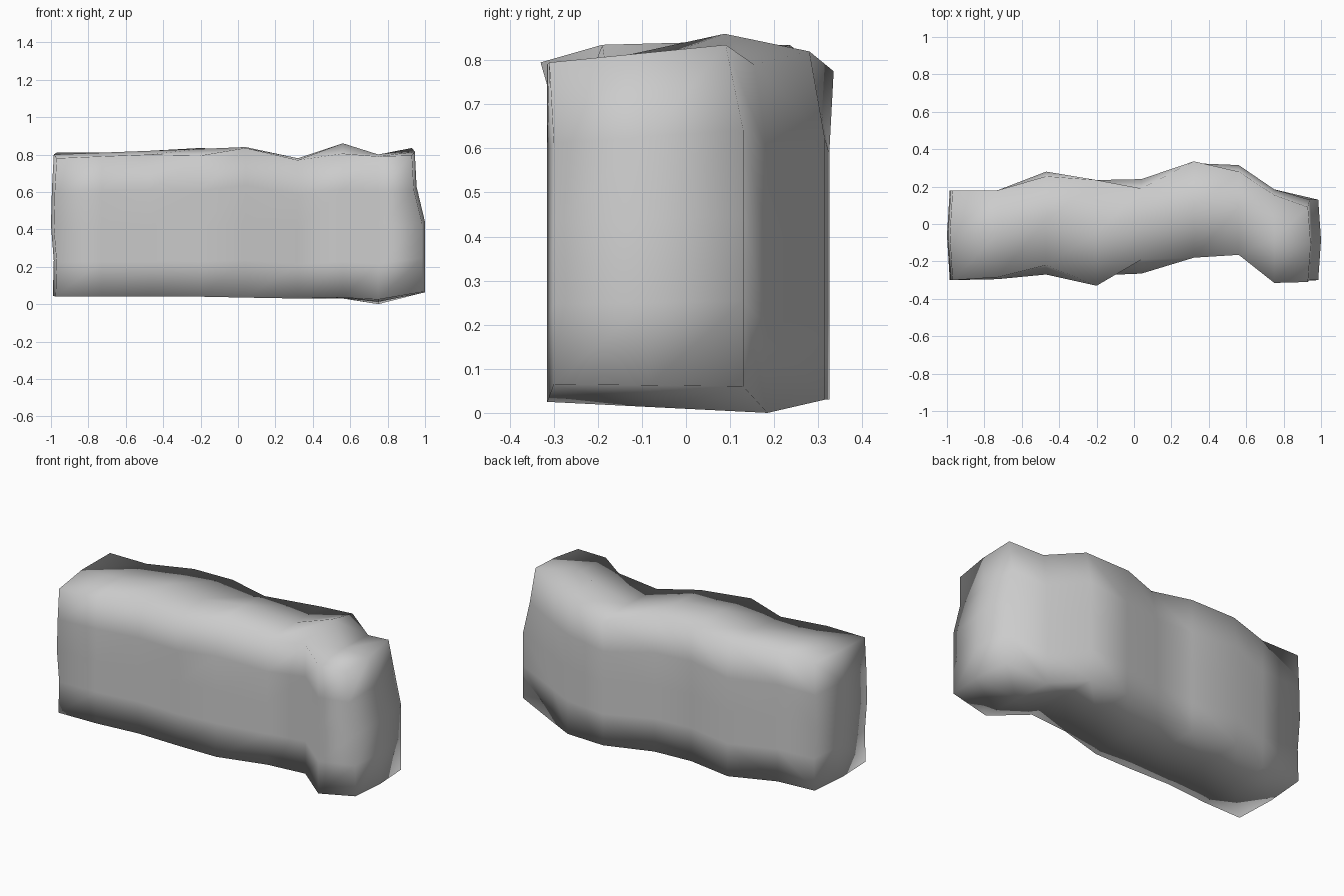
import bpy, bmesh

# Stations along the length: x, front y (low, top), back y (low, top),
# bottom z (front, back), top z (front, middle, back)
stations = [
    (-0.97, -0.30, -0.30, 0.18, 0.18, 0.04, 0.05, 0.78, 0.80, 0.81),
    (-0.73, -0.295, -0.285, 0.18, 0.18, 0.04, 0.04, 0.79, 0.81, 0.81),
    (-0.47, -0.27, -0.22, 0.28, 0.255, 0.04, 0.04, 0.80, 0.82, 0.82),
    (-0.20, -0.275, -0.33, 0.235, 0.235, 0.04, 0.04, 0.795, 0.83, 0.835),
    (0.04, -0.265, -0.19, 0.24, 0.19, 0.035, 0.035, 0.835, 0.84, 0.82),
    (0.32, -0.18, -0.18, 0.325, 0.335, 0.03, 0.03, 0.77, 0.78, 0.775),
    (0.56, -0.165, -0.165, 0.315, 0.28, 0.035, 0.03, 0.805, 0.86, 0.82),
    (0.75, -0.315, -0.315, 0.185, 0.155, 0.025, 0.0, 0.79, 0.80, 0.79),
    (0.97, -0.30, -0.31, 0.13, 0.09, 0.065, 0.06, 0.795, 0.815, 0.835),
]
# End-face x positions for each height row
left_x = [-0.975, -0.97, -0.985, -0.98, -0.97]
right_x = [0.985, 0.985, 0.985, 0.94, 0.93]
NX, NY, NZ = len(stations) - 1, 2, 4


def point(i, j, k):
    x, fl, ft, bl, bt, zf, zb, tf, tm, tb = stations[i]
    f, b = (ft, bt) if k == NZ else (fl, bl)
    y = (f, (f + b) / 2 + (0.03 if i == 6 else 0), b)[j]
    lo = (zf, (zf + zb) / 2, zb)[j]
    hi = (tf, tm, tb)[j]
    if i == 0:
        x = left_x[k] - (0.015 if j == 1 else 0)
    elif i == NX:
        x = right_x[k] + (0.015 if j == 1 else 0)
    return x, y, lo + (hi - lo) * k / NZ


# Wall block: a subdivided box shaped by the stations
bm = bmesh.new()
verts = {}


def v(*key):
    if key not in verts:
        verts[key] = bm.verts.new(point(*key))
    return verts[key]


def skin(na, nb, place):
    for a in range(na):
        for b in range(nb):
            bm.faces.new([v(*place(a + p, b + q))
                          for p, q in ((0, 0), (1, 0), (1, 1), (0, 1))])


for e in (0, NY):
    skin(NX, NZ, lambda a, b: (a, e, b))      # front and back
for e in (0, NZ):
    skin(NX, NY, lambda a, b: (a, b, e))      # bottom and top
for e in (0, NX):
    skin(NY, NZ, lambda a, b: (e, a, b))      # left and right ends

bmesh.ops.recalc_face_normals(bm, faces=bm.faces)
for face in bm.faces:
    face.smooth = True
mesh = bpy.data.meshes.new("rock_wall")
bm.to_mesh(mesh)
bm.free()
bpy.context.collection.objects.link(bpy.data.objects.new("rock_wall", mesh))
